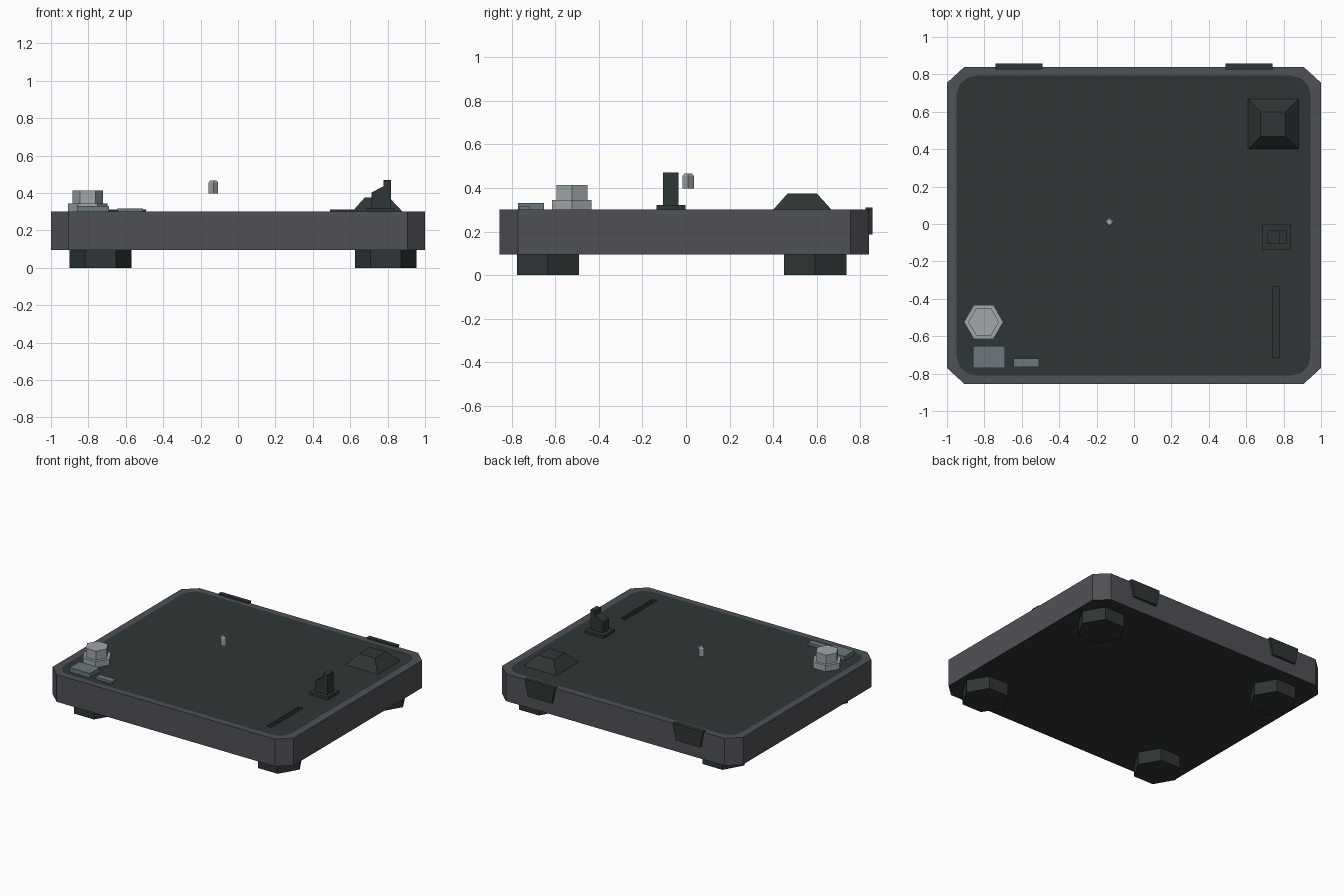
import bpy, bmesh, math

if "Cube" in bpy.data.objects:
    bpy.data.objects.remove(bpy.data.objects["Cube"])


def material(name, rgb):
    m = bpy.data.materials.new(name)
    m.diffuse_color = (*rgb, 1)
    m.use_nodes = True
    m.node_tree.nodes["Principled BSDF"].inputs["Base Color"].default_value = m.diffuse_color
    return m


GREY = material("slate grey", (0.08, 0.083, 0.094))
DARK = material("dark green black", (0.028, 0.037, 0.036))
SILVER = material("silver", (0.36, 0.385, 0.40))
BLUE = material("blue grey", (0.145, 0.185, 0.205))


def loft(name, sections, mat):
    """Skin a stack of matching closed 3D outlines and cap both ends."""
    bm = bmesh.new()
    rings = [[bm.verts.new(p) for p in s] for s in sections]
    n = len(rings[0])
    for a, b in zip(rings, rings[1:]):
        for i in range(n):
            bm.faces.new((a[i], a[(i + 1) % n], b[(i + 1) % n], b[i]))
    bm.faces.new(rings[0][::-1])
    bm.faces.new(rings[-1])
    bmesh.ops.recalc_face_normals(bm, faces=bm.faces)
    me = bpy.data.meshes.new(name)
    bm.to_mesh(me)
    bm.free()
    ob = bpy.data.objects.new(name, me)
    bpy.context.collection.objects.link(ob)
    me.materials.append(mat)
    return ob


def rect(x0, x1, y0, y1, z):
    return [(x0, y0, z), (x1, y0, z), (x1, y1, z), (x0, y1, z)]


def box(name, x0, x1, y0, y1, z0, z1, mat):
    return loft(name, [rect(x0, x1, y0, y1, z0), rect(x0, x1, y0, y1, z1)], mat)


def ngon(x, y, r, n, z):
    return [(x + r * math.cos(2 * math.pi * i / n),
             y + r * math.sin(2 * math.pi * i / n), z) for i in range(n)]


def rounded(x0, x1, y0, y1, rx, ry, n, z):
    """Rectangle with corners cut by n segments."""
    pts = []
    corners = [(x1 - rx, y1 - ry), (x0 + rx, y1 - ry), (x0 + rx, y0 + ry), (x1 - rx, y0 + ry)]
    for k, (cx, cy) in enumerate(corners):
        for i in range(n + 1):
            a = math.pi / 2 * (k + i / n)
            pts.append((cx + rx * math.cos(a), cy + ry * math.sin(a), z))
    return pts


def cut(ob, cutter):
    m = ob.modifiers.new("cut", 'BOOLEAN')
    m.operation = 'DIFFERENCE'
    m.solver = 'EXACT'
    m.object = cutter
    cutter.hide_render = True
    cutter.hide_viewport = True


# Plinth: chamfered slab with dark underside and a recess for the top panel
body = loft("plinth", [rounded(-1, 1, -0.855, 0.84, 0.093, 0.085, 1, z) for z in (0.095, 0.30)], GREY)
body.data.materials.append(DARK)
for p in body.data.polygons:
    if p.normal.z < -0.5:
        p.material_index = 1


def panel_outline(z):
    return rounded(-0.948, 0.945, -0.81, 0.793, 0.105, 0.10, 3, z)


cut(body, loft("recess_cutter", [panel_outline(0.25), panel_outline(0.35)], DARK))

# Top panel with the slider slot
panel = loft("top_panel", [panel_outline(0.25), panel_outline(0.30)], DARK)
cut(panel, box("slot_cutter", 0.74, 0.778, -0.715, -0.337, 0.27, 0.35, DARK))

# Hexagonal feet
for x, sx in ((-0.735, "left"), (0.79, "right")):
    for y, sy in ((-0.633, "front"), (0.593, "back")):
        loft(f"foot_{sy}_{sx}", [ngon(x, y, 0.165, 6, 0), ngon(x, y, 0.165, 6, 0.095)], DARK)

# Lid hinges on the back, narrower at the bottom
for x, s in ((-0.615, "left"), (0.615, "right")):
    loft(f"hinge_{s}", [rect(x - 0.10, x + 0.10, 0.825, 0.857, 0.187),
                        rect(x - 0.125, x + 0.125, 0.825, 0.857, 0.311)], DARK)

# Raised arm mount
loft("arm_mount", [rect(0.61, 0.88, 0.40, 0.668, 0.30),
                   rect(0.677, 0.81, 0.467, 0.60, 0.375)], DARK)

# Arm rest: base plate and stepped post
box("arm_rest_base", 0.687, 0.84, -0.135, -0.003, 0.298, 0.321, DARK)
post = [(0.715, 0.32), (0.817, 0.32), (0.817, 0.471), (0.778, 0.471), (0.778, 0.437), (0.715, 0.403)]
loft("arm_rest_post", [[(x, y, z) for x, z in post] for y in (-0.106, -0.035)], DARK)

# Power knob: two stacked hexagons
loft("power_knob", [ngon(-0.804, -0.524, r, 6, z)
                    for r, z in ((0.105, 0.30), (0.105, 0.345), (0.082, 0.345), (0.082, 0.414))], SILVER)

# Buttons
box("start_button", -0.86, -0.69, -0.77, -0.652, 0.298, 0.332, BLUE)
box("speed_button_left", -0.643, -0.576, -0.765, -0.718, 0.298, 0.318, BLUE)
box("speed_button_right", -0.576, -0.509, -0.765, -0.718, 0.298, 0.318, BLUE)

# Floating spindle tip
loft("spindle", [ngon(-0.132, 0.01, r, 4, z)
                 for r, z in ((0.026, 0.398), (0.026, 0.455), (0.017, 0.467))], SILVER)
